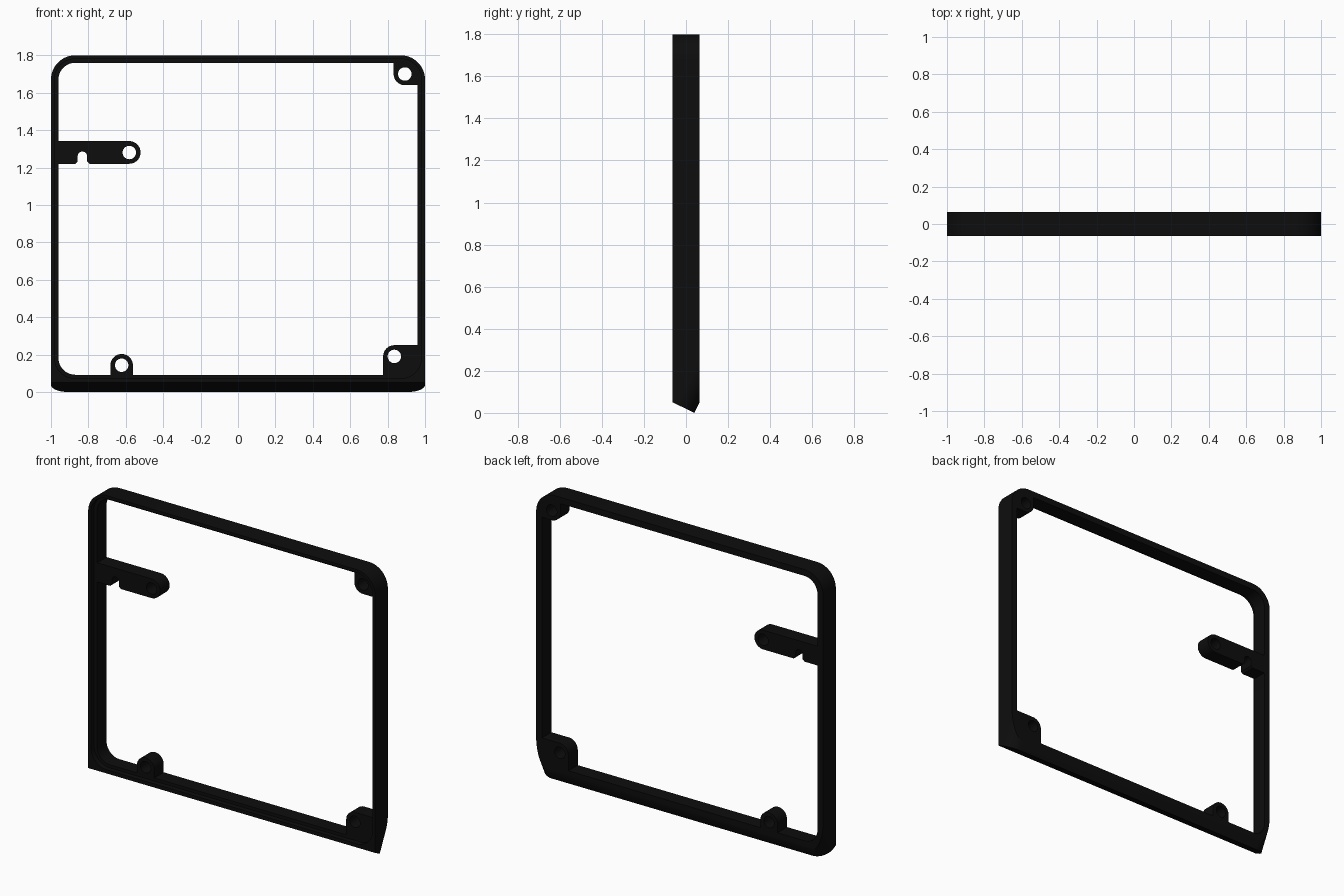
import bpy, bmesh, math

if "Cube" in bpy.data.objects:
    bpy.data.objects.remove(bpy.data.objects["Cube"])

FRONT, LIP, BACK = -0.063, -0.031, 0.063

black = bpy.data.materials.new("black_plastic")
black.diffuse_color = (0.004, 0.004, 0.004, 1)
black.use_nodes = True
black.node_tree.nodes["Principled BSDF"].inputs["Base Color"].default_value = black.diffuse_color


def rounded(x0, x1, z0, z1, radii, n=12):
    """Rounded rectangle outline; radii run bottom left, bottom right, top right, top left."""
    corners = ((x0, z0, 1, 1), (x1, z0, -1, 1), (x1, z1, -1, -1), (x0, z1, 1, -1))
    pts = []
    for k, ((x, z, sx, sz), r) in enumerate(zip(corners, radii)):
        if r == 0:
            pts.append((x, z))
            continue
        for i in range(n + 1):
            a = math.pi + math.pi / 2 * (k + i / n)
            p = (x + sx * r + r * math.cos(a), z + sz * r + r * math.sin(a))
            if not pts or math.dist(p, pts[-1]) > 1e-5:
                pts.append(p)
    if math.dist(pts[0], pts[-1]) < 1e-5:
        pts.pop()
    return pts


def circle(x, z, r, n=32):
    return [(x + r * math.cos(2 * math.pi * i / n), z + r * math.sin(2 * math.pi * i / n))
            for i in range(n)]


def prism(name, pts, y0, y1):
    bm = bmesh.new()
    face = bm.faces.new([bm.verts.new((x, y0, z)) for x, z in pts])
    ext = bmesh.ops.extrude_face_region(bm, geom=[face])["geom"]
    bmesh.ops.translate(bm, vec=(0, y1 - y0, 0),
                        verts=[v for v in ext if isinstance(v, bmesh.types.BMVert)])
    bmesh.ops.recalc_face_normals(bm, faces=bm.faces)
    mesh = bpy.data.meshes.new(name)
    bm.to_mesh(mesh)
    bm.free()
    ob = bpy.data.objects.new(name, mesh)
    bpy.context.collection.objects.link(ob)
    return ob


def select(ob):
    bpy.ops.object.select_all(action='DESELECT')
    ob.select_set(True)
    bpy.context.view_layer.objects.active = ob


def boolean(ob, cutter, op='DIFFERENCE'):
    cutter.hide_render = True
    mod = ob.modifiers.new("cut", 'BOOLEAN')
    mod.operation, mod.object, mod.solver = op, cutter, 'EXACT'
    select(ob)
    bpy.ops.object.modifier_apply(modifier=mod.name)
    bpy.data.objects.remove(cutter)


def finish(ob):
    ob.data.materials.clear()
    ob.data.materials.append(black)
    select(ob)
    bpy.ops.object.shade_smooth_by_angle(angle=math.radians(30))


# Bezel frame: outer body, through opening, and a wider recess at the front
frame = prism("bezel_frame", rounded(-1, 1, -0.05, 1.8, (0, 0, 0.13, 0.13)), FRONT, BACK)
boolean(frame, prism("opening", rounded(-0.96, 0.96, 0.092, 1.76, (0.09,) * 4), -0.2, 0.2))
boolean(frame, prism("recess", rounded(-0.981, 0.981, 0.073, 1.781, (0.11,) * 4), -0.2, LIP))

# Slanted underside with rounded rear corners
under = prism("underside", rounded(-1.0005, 1.0005, 0, 4, (0.09, 0.09, 0, 0)), 0, 4)
under.location = (0, 0.04, 0)
under.rotation_euler.x = math.radians(64.1)
boolean(frame, under, 'INTERSECT')
finish(frame)

# Screw tabs: outline and hole centre
tabs = {
    "top_screw_tab": (rounded(0.832, 0.965, 1.64, 1.765, (0.06, 0, 0.09, 0)), (0.892, 1.70)),
    "corner_screw_tab": (rounded(0.776, 0.963, 0.087, 0.25, (0, 0, 0, 0.06)), (0.836, 0.19)),
    "bottom_screw_tab": (rounded(-0.682, -0.562, 0.085, 0.203, (0, 0, 0.06, 0.06)), (-0.622, 0.143)),
    "side_screw_arm": (rounded(-0.97, -0.521, 1.22, 1.341, (0, 0.06, 0.06, 0)), (-0.581, 1.28)),
}
for name, (outline, hole) in tabs.items():
    tab = prism(name, outline, LIP, BACK)
    boolean(tab, prism("hole", circle(*hole, 0.036), -0.2, 0.2))
    if name == "side_screw_arm":
        # Round-topped notch with softened mouth
        slot = rounded(-0.857, -0.807, 1.15, 1.285, (0, 0, 0.024, 0.024))
        boolean(tab, prism("notch", slot, -0.2, 0.2))
        mouth = [(-0.869, 1.21), (-0.795, 1.21), (-0.795, 1.22), (-0.809, 1.234),
                 (-0.855, 1.234), (-0.869, 1.22)]
        boolean(tab, prism("mouth", mouth, -0.2, 0.2))
    finish(tab)
